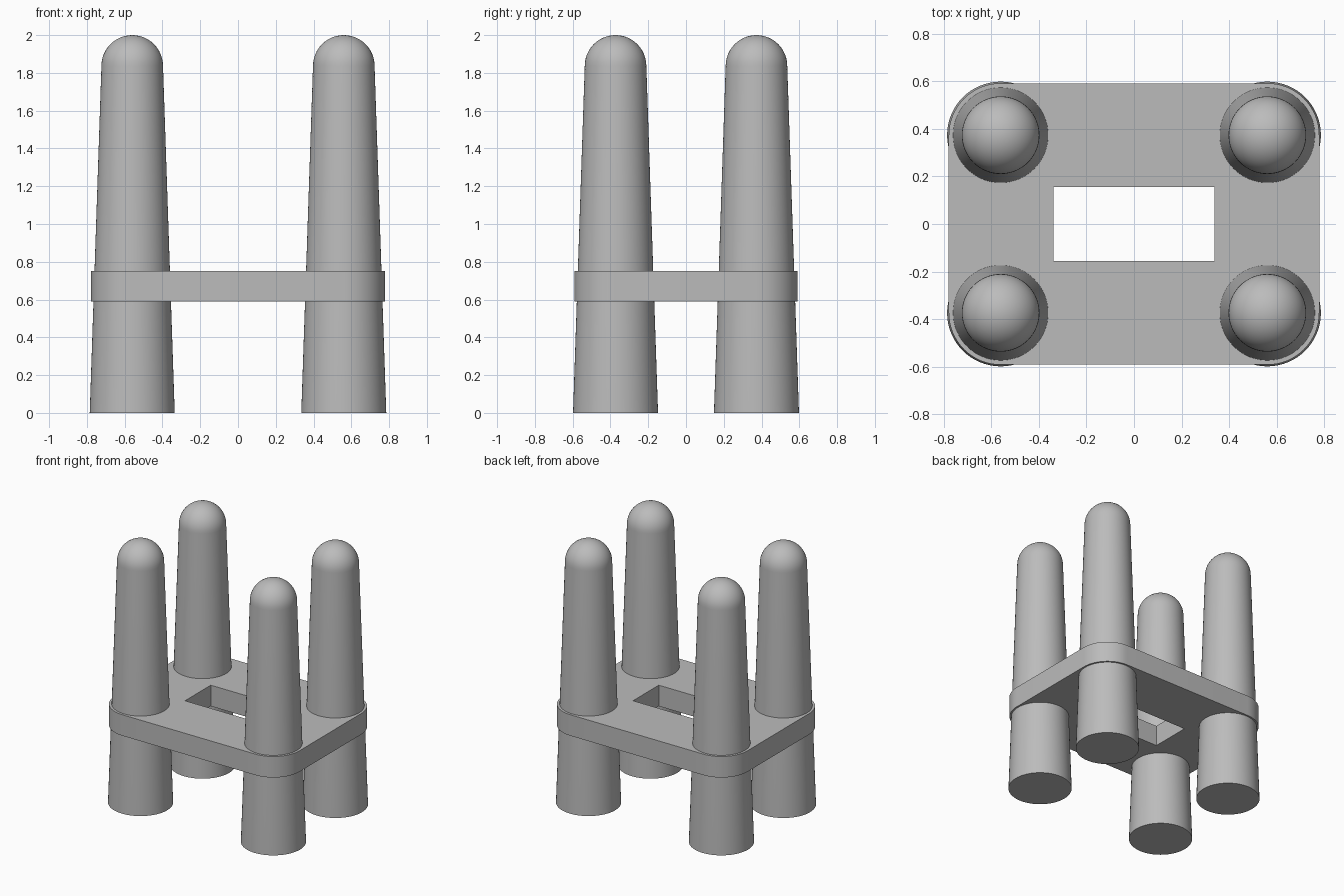
import bpy, bmesh
from math import sin, cos, pi, radians

cube = bpy.data.objects.get("Cube")
if cube:
    bpy.data.objects.remove(cube, do_unlink=True)

LEG_X, LEG_Y = 0.56, 0.373
BASE_R, DOME_R, HEIGHT = 0.225, 0.163, 2.0
PLATE_Z, PLATE_H, CORNER_R = 0.59, 0.16, 0.218
HOLE_X, HOLE_Y = 0.338, 0.155
SIGNS = [(1, 1), (-1, 1), (-1, -1), (1, -1)]

grey = bpy.data.materials.new("plain grey")
grey.use_nodes = True
colour = (0.5, 0.5, 0.5, 1)
grey.diffuse_color = colour
grey.node_tree.nodes["Principled BSDF"].inputs["Base Color"].default_value = colour


def finish(bm, name):
    bmesh.ops.recalc_face_normals(bm, faces=bm.faces)
    mesh = bpy.data.meshes.new(name)
    bm.to_mesh(mesh)
    bm.free()
    mesh.materials.append(grey)
    obj = bpy.data.objects.new(name, mesh)
    bpy.context.collection.objects.link(obj)
    bpy.ops.object.select_all(action="DESELECT")
    obj.select_set(True)
    bpy.context.view_layer.objects.active = obj
    bpy.ops.object.shade_smooth_by_angle(angle=radians(30))
    return obj


def make_leg(name, x, y):
    # Tapered post with a round top, spun from a half profile
    bm = bmesh.new()
    shoulder = HEIGHT - DOME_R
    steps = 12
    profile = [(0, 0), (BASE_R, 0)]
    profile += [(DOME_R * cos(a), shoulder + DOME_R * sin(a))
                for a in (i * pi / 2 / steps for i in range(steps))]
    profile.append((0, HEIGHT))
    verts = [bm.verts.new((r, 0, z)) for r, z in profile]
    edges = [bm.edges.new(pair) for pair in zip(verts, verts[1:])]
    bmesh.ops.spin(bm, geom=verts + edges, cent=(0, 0, 0), axis=(0, 0, 1),
                   angle=2 * pi, steps=64, use_merge=True)
    bmesh.ops.remove_doubles(bm, verts=bm.verts, dist=0.0001)
    finish(bm, name).location = (x, y, 0)


def make_plate():
    # Rounded slab with a rectangular opening
    bm = bmesh.new()
    arc = 16
    outer = []
    for k, (sx, sy) in enumerate(SIGNS):
        for i in range(arc + 1):
            a = (k + i / arc) * pi / 2
            outer.append((sx * LEG_X + CORNER_R * cos(a), sy * LEG_Y + CORNER_R * sin(a)))
    hole = [(sx * HOLE_X, sy * HOLE_Y) for sx, sy in SIGNS]
    edges = []
    for loop in (outer, hole):
        verts = [bm.verts.new((x, y, PLATE_Z)) for x, y in loop]
        edges += [bm.edges.new((v, verts[i - 1])) for i, v in enumerate(verts)]
    bmesh.ops.triangle_fill(bm, use_beauty=True, use_dissolve=False, edges=edges)
    top = bmesh.ops.extrude_face_region(bm, geom=bm.faces[:], use_keep_orig=True)
    moved = [g for g in top["geom"] if isinstance(g, bmesh.types.BMVert)]
    bmesh.ops.translate(bm, verts=moved, vec=(0, 0, PLATE_H))
    finish(bm, "shelf_plate")


make_plate()
for sx, sy in SIGNS:
    side = "left" if sx > 0 else "right"
    end = "back" if sy > 0 else "front"
    make_leg(f"{end}_{side}_leg", sx * LEG_X, sy * LEG_Y)
